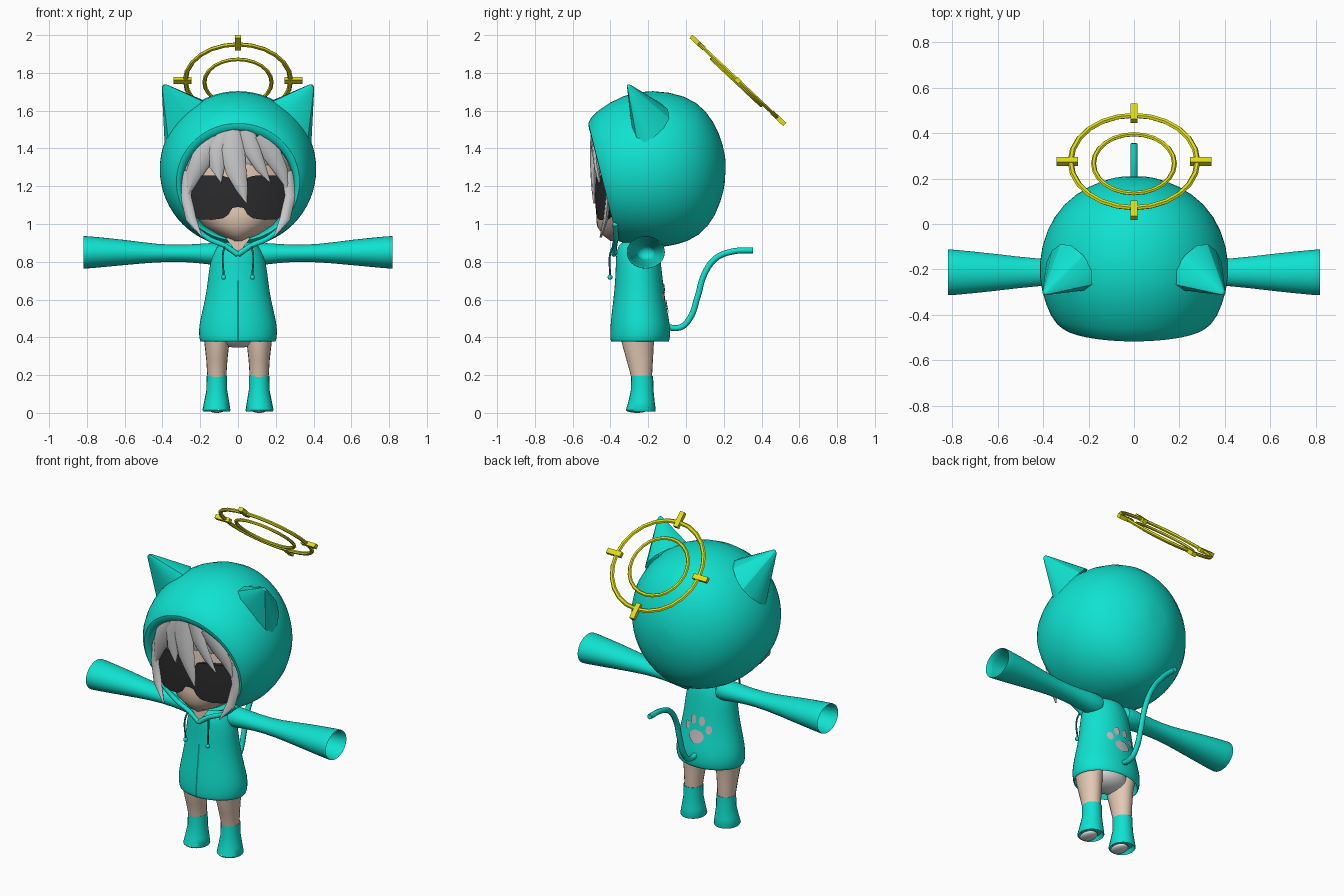
import bpy, bmesh, math
from mathutils import Vector, Matrix

if "Cube" in bpy.data.objects:
    bpy.data.objects.remove(bpy.data.objects["Cube"])

def material(name, rgb):
    m = bpy.data.materials.new(name)
    m.diffuse_color = (*rgb, 1)
    m.use_nodes = True
    m.node_tree.nodes["Principled BSDF"].inputs["Base Color"].default_value = m.diffuse_color
    return m

TEAL = material("teal cloth", (0.005, 0.76, 0.63))
SEAM = material("dark teal seam", (0.003, 0.30, 0.26))
YELLOW = material("yellow", (0.76, 0.74, 0.005))
SKIN = material("skin", (0.76, 0.58, 0.45))
HAIR = material("silver hair", (0.62, 0.62, 0.63))
BLACK = material("dark lens", (0.024, 0.024, 0.026))
WHITE = material("white", (0.8, 0.8, 0.8))
PAW = material("pale paw", (0.60, 0.53, 0.55))

def finish(name, bm, mat, subsurf=0):
    bmesh.ops.recalc_face_normals(bm, faces=bm.faces)
    me = bpy.data.meshes.new(name)
    bm.to_mesh(me)
    bm.free()
    ob = bpy.data.objects.new(name, me)
    bpy.context.collection.objects.link(ob)
    me.materials.append(mat)
    if subsurf:
        ob.modifiers.new("smooth", 'SUBSURF').levels = subsurf
        ob.modifiers["smooth"].render_levels = subsurf
    return ob

def loft(name, rings, mat, caps=(True, True), subsurf=0):
    """Skin a list of equal-length closed point rings."""
    bm = bmesh.new()
    vs = [[bm.verts.new(p) for p in r] for r in rings]
    n = len(vs[0])
    for a, b in zip(vs, vs[1:]):
        for i in range(n):
            bm.faces.new((a[i], a[(i + 1) % n], b[(i + 1) % n], b[i]))
    for r, want in ((vs[0], caps[0]), (vs[-1], caps[1])):
        if want:
            c = bm.verts.new(sum((v.co for v in r), Vector()) / n)
            for i in range(n):
                bm.faces.new((r[i], r[(i + 1) % n], c))
    return finish(name, bm, mat, subsurf)

def circle(n):
    return [(math.cos(2 * math.pi * i / n), math.sin(2 * math.pi * i / n)) for i in range(n)]

def zring(z, hw, yf, yb, x=0, n=28):
    return [(x + hw * c, (yf + yb) / 2 + (yb - yf) / 2 * s, z) for c, s in circle(n)]

def ball(name, loc, size, mat):
    bm = bmesh.new()
    bmesh.ops.create_uvsphere(bm, u_segments=20, v_segments=12, radius=1,
                              matrix=Matrix.Translation(loc) @ Matrix.Diagonal((*size, 1)))
    return finish(name, bm, mat)

def tube(name, pts, r, mat):
    cu = bpy.data.curves.new(name, 'CURVE')
    cu.dimensions, cu.bevel_depth, cu.bevel_resolution = '3D', r, 2
    cu.use_fill_caps, cu.resolution_u = True, 6
    sp = cu.splines.new('BEZIER')
    sp.bezier_points.add(len(pts) - 1)
    for bp, p in zip(sp.bezier_points, pts):
        bp.co = p
        bp.handle_left_type = bp.handle_right_type = 'AUTO'
    cu.materials.append(mat)
    ob = bpy.data.objects.new(name, cu)
    bpy.context.collection.objects.link(ob)

# Hood: rings run from the inner lining, over the rim, to the back
# (top y, top z, bottom y, bottom z, half width)
HOOD = [(-.20, 1.55, -.20, .95, .30), (-.42, 1.47, -.30, .94, .29), (-.505, 1.49, -.355, .915, .30),
        (-.53, 1.53, -.37, .91, .325), (-.48, 1.60, -.335, .90, .37), (-.33, 1.69, -.27, .885, .41),
        (-.18, 1.715, -.17, .87, .425), (0, 1.685, -.05, .885, .39), (.11, 1.605, .07, .93, .315),
        (.18, 1.48, .16, 1.04, .20), (.212, 1.35, .205, 1.19, .08)]
rings = []
for yt, zt, yb, zb, w in HOOD:
    rings.append([(w * s, (yt + yb) / 2 + (yt - yb) / 2 * c, (zt + zb) / 2 + (zt - zb) / 2 * c)
                  for c, s in circle(32)])
loft("hood", rings, TEAL, (False, True), 1)

# Cat ears: a curved base outline drawn up into a point
BASE = [(.13, -.29, 1.655), (.27, -.30, 1.57), (.385, -.27, 1.40), (.40, -.17, 1.45),
        (.33, -.06, 1.56), (.22, -.12, 1.66)]
for s, side in ((1, "left"), (-1, "right")):
    tip = Vector((s * .405, -.315, 1.75))
    rings = []
    for t, pull in ((0, 1), (.3, .66), (.6, .38), (.85, .17), (.97, .08)):
        rings.append([tip.lerp(Vector((s * x, y, z)), pull) for x, y, z in BASE])
    loft(side + "_ear", rings, TEAL, (False, True), 1)

# Face and the hair under the hood
FACE = [(.91, .04, -.40), (.94, .11, -.44), (.99, .185, -.472), (1.06, .24, -.475),
        (1.15, .275, -.458), (1.3, .285, -.46), (1.42, .25, -.44), (1.5, .14, -.36)]
loft("face", [zring(z, w, f, -.08) for z, w, f in FACE], SKIN)
CAP = [(1.31, .295, -.455), (1.33, .30, -.468), (1.40, .285, -.465), (1.48, .22, -.45), (1.53, .12, -.38)]
loft("hair_cap", [zring(z, w, f, -.06) for z, w, f in CAP], HAIR)

def lock(name, pts):
    """Tapered lock of hair through (x, z, half width), hugging the face."""
    rings = []
    for i, (x, z, w) in enumerate(pts):
        a, b = pts[max(i - 1, 0)], pts[min(i + 1, len(pts) - 1)]
        d = Vector((b[0] - a[0], 0, b[1] - a[1])).normalized()
        side = Vector((-d.z, 0, d.x))
        mid = Vector((x, -.487 + 1.0 * x * x, z))
        rings.append([mid + side * (w * c) + Vector((0, (.006 + .25 * w) * s, 0)) for c, s in circle(8)])
    loft(name, rings, HAIR)

LOCKS = {
    "centre": [(-.03, 1.50, .05), (-.03, 1.40, .065), (-.01, 1.28, .055), (.02, 1.19, .033), (.045, 1.11, .002)],
    "centre_left": [(-.06, 1.50, .05), (-.10, 1.40, .055), (-.11, 1.30, .04), (-.09, 1.22, .002)],
    "left": [(-.12, 1.46, .05), (-.18, 1.37, .06), (-.23, 1.27, .045), (-.27, 1.14, .002)],
    "centre_right": [(.04, 1.50, .045), (.07, 1.40, .045), (.12, 1.30, .03), (.17, 1.22, .002)],
    "right": [(.11, 1.47, .05), (.18, 1.37, .05), (.23, 1.28, .035), (.27, 1.17, .002)],
    "side_left": [(-.26, 1.28, .03), (-.275, 1.15, .03), (-.25, 1.03, .028), (-.19, .93, .002)],
    "side_right": [(.26, 1.28, .03), (.275, 1.15, .03), (.25, 1.03, .028), (.19, .93, .002)],
}
for k, pts in LOCKS.items():
    lock(k + "_hair_lock", pts)

# Goggles: half outline from nose bridge, as columns (x, bottom, top), mirrored
HALF = [(0, 1.09, 1.205), (.03, 1.085, 1.215), (.05, 1.05, 1.245), (.08, 1.03, 1.255), (.14, 1.022, 1.258),
        (.20, 1.025, 1.258), (.245, 1.045, 1.255), (.275, 1.10, 1.245), (.288, 1.19, 1.225)]
rings = []
for x, lo, hi in [(-x, a, b) for x, a, b in HALF[:0:-1]] + HALF:
    y = -.478 + 1.1 * x * x
    rings.append([(x, y, lo), (x, y - .006, (lo + hi) / 2), (x, y, hi), (x, y + .025, hi), (x, y + .025, lo)])
loft("goggles", rings, BLACK)

# Hoodie body with an open hem: (z, half width, front y, back y)
BODY = [(.37, .195, -.395, -.095), (.385, .205, -.402, -.085), (.44, .210, -.402, -.08), (.50, .20, -.398, -.09),
        (.60, .175, -.385, -.11), (.70, .160, -.375, -.122), (.80, .150, -.372, -.132),
        (.86, .125, -.37, -.145), (.91, .09, -.345, -.17)]
LINING = [(.50, .17, -.36, -.13), (.40, .19, -.385, -.10)]
loft("hoodie_body", [zring(*r) for r in LINING + BODY], TEAL, subsurf=1)

def body_y(x, z, sign):
    """Surface of the hoodie body; sign 1 is the back, -1 the front."""
    for a, b in zip(BODY, BODY[1:]):
        if z <= b[0]:
            break
    t = (z - a[0]) / (b[0] - a[0])
    w, f, k = [a[i] + (b[i] - a[i]) * t for i in (1, 2, 3)]
    return (f + k) / 2 + sign * (k - f) / 2 * math.sqrt(max(0, 1 - (x / w) ** 2))

# Zip line down the front
bm = bmesh.new()
cols = [[bm.verts.new((x, body_y(0, z, -1) - .004, z)) for x in (-.005, .005)]
        for z in [.38 + .04 * i for i in range(9)]]
for a, b in zip(cols, cols[1:]):
    bm.faces.new((a[0], a[1], b[1], b[0]))
finish("zip", bm, SEAM)

# Paw print on the back: one pad and four toes
PADS = [(0, .565, .048, .038), (-.072, .615, .018, .025), (-.028, .66, .019, .028),
        (.028, .66, .019, .028), (.072, .615, .018, .025)]
for i, (x, z, rx, rz) in enumerate(PADS):
    rings = []
    for k in (1, .5):
        pts = [(x + rx * k * c, z + rz * k * s) for c, s in circle(16)]
        rings.append([(px, body_y(px, pz, 1) + .005, pz) for px, pz in pts])
    loft("paw_pad" if i == 0 else f"paw_toe_{i}", rings, PAW, (False, True))

# Neckline
bm = bmesh.new()
bm.faces.new([bm.verts.new(p) for p in ((-.065, -.38, .925), (0, -.382, .84), (.065, -.38, .925))])
finish("neck", bm, SKIN)

# (x, centre z, z radius, y radius); flared sleeve that folds into its hollow end
SLEEVE = [(.08, .84, .065, .07), (.17, .843, .055, .065), (.28, .845, .045, .058), (.42, .845, .046, .058),
          (.60, .85, .068, .082), (.81, .85, .088, .103), (.82, .85, .087, .102),
          (.818, .85, .080, .095), (.60, .85, .058, .072), (.45, .847, .036, .046)]
LEG = [(.43, .115, .07, -.345, -.16), (.37, .112, .066, -.34, -.17), (.28, .112, .056, -.315, -.175),
       (.19, .112, .050, -.29, -.18), (.10, .112, .046, -.285, -.185)]
BOOT = [(.192, .112, .049, -.285, -.178), (.194, .112, .054, -.29, -.174), (.12, .112, .055, -.292, -.172),
        (.06, .113, .066, -.305, -.166), (.015, .114, .074, -.318, -.16), (.008, .114, .070, -.312, -.163),
        (.03, .114, .055, -.295, -.175)]
for s, side in ((1, "left"), (-1, "right")):
    loft(side + "_sleeve", [[(s * x, -.213 + ry * c, zc + rz * t) for c, t in circle(24)]
                            for x, zc, rz, ry in SLEEVE], TEAL, subsurf=1)
    loft(side + "_leg", [zring(z, w, f, b, s * x, 20) for z, x, w, f, b in LEG], SKIN)
    loft(side + "_boot", [zring(z, w, f, b, s * x, 20) for z, x, w, f, b in BOOT], TEAL)
    ball(side + "_shoe_toe", (s * .112, -.26, .017), (.042, .058, .017), WHITE)
    # Hood edge running down to the zip, and a drawstring with its bead
    tube(side + "_collar", [(s * .25, -.375, 1.0), (s * .16, -.372, .925), (s * .07, -.378, .885),
                            (0, -.382, .838)], .014, TEAL)
    tube(side + "_string", [(s * .07, -.385, .885), (s * .08, -.402, .84), (s * .076, -.402, .73)], .005, SEAM)
    ball(side + "_bead", (s * .076, -.402, .718), (.013, .013, .013), TEAL)

ball("underwear", (0, -.25, .42), (.14, .10, .075), WHITE)

# Tail
tube("tail", [(0, -.11, .455), (0, -.03, .453), (0, .02, .50), (0, .06, .61), (0, .10, .74), (0, .16, .82),
              (0, .25, .855), (0, .355, .86)], .016, TEAL)

# Halo: two tilted rings and four bars
TILT = Matrix.Translation((0, .275, 1.76)) @ Matrix.Rotation(math.radians(-43.2), 4, 'X')
for name, R, r, h in (("halo_outer", .279, .013, 0), ("halo_inner", .178, .011, -.014)):
    ringlist = []
    for c, s in circle(24):
        ringlist.append([TILT @ Vector(((R + r * a) * c, (R + r * a) * s, h + .8 * r * b)) for a, b in circle(6)])
    loft(name, ringlist + ringlist[:1], YELLOW, (False, False))
for i in range(4):
    bm = bmesh.new()
    bmesh.ops.create_cube(bm, size=1, matrix=TILT @ Matrix.Rotation(i * math.pi / 2, 4, 'Z')
                          @ Matrix.Translation((.293, 0, 0)) @ Matrix.Diagonal((.095, .03, .024, 1)))
    finish(f"halo_bar_{i + 1}", bm, YELLOW)

# Smooth shading with sharp edges kept
meshes = [o for o in bpy.data.objects if o.type == 'MESH']
for o in meshes:
    o.select_set(True)
bpy.context.view_layer.objects.active = meshes[0]
bpy.ops.object.shade_smooth_by_angle(angle=math.radians(45))
